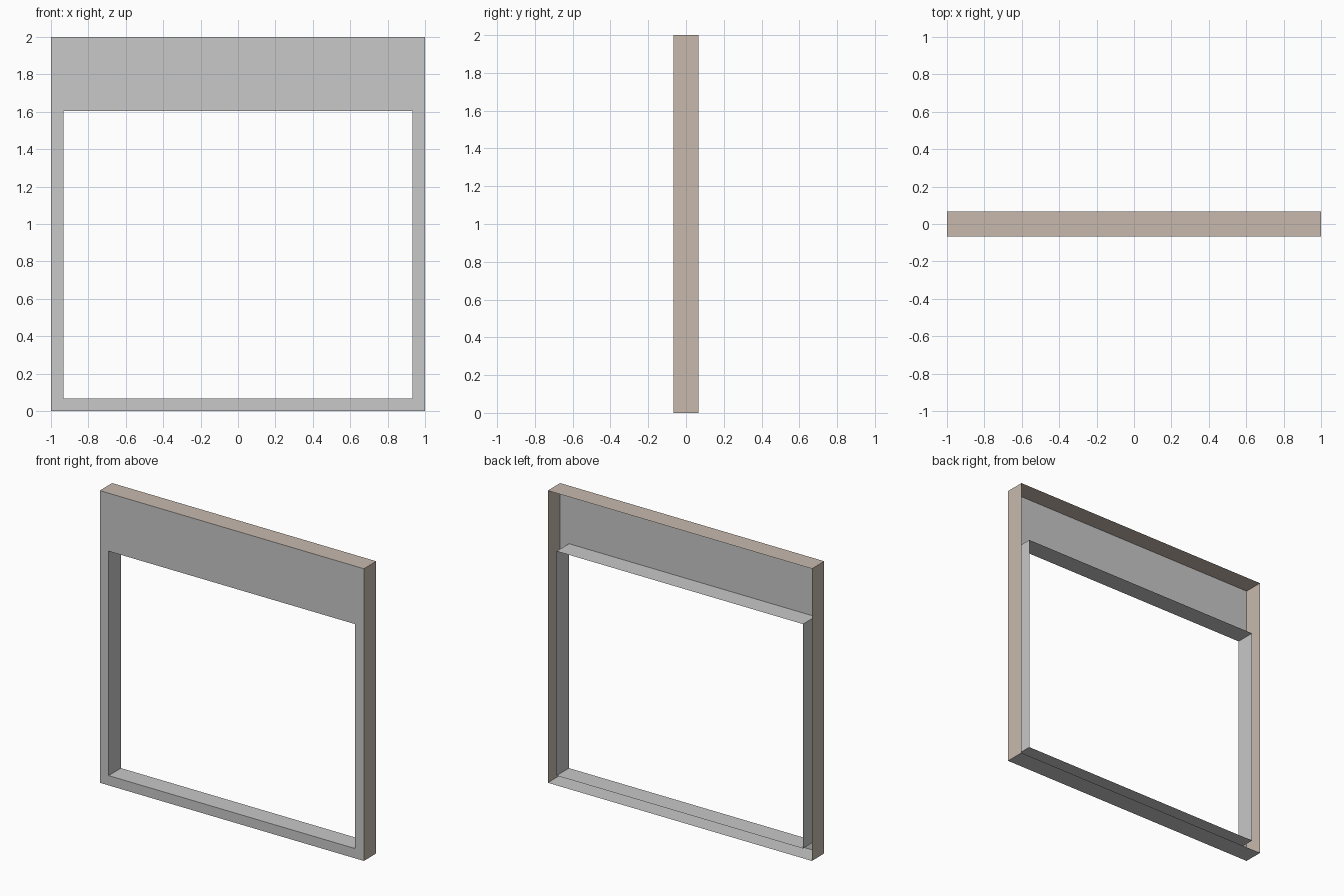
import bpy, bmesh

if "Cube" in bpy.data.objects:
    bpy.data.objects.remove(bpy.data.objects["Cube"])

D = 0.067                      # half depth


def material(name, rgb):
    m = bpy.data.materials.new(name)
    m.diffuse_color = (*rgb, 1)
    m.use_nodes = True
    m.node_tree.nodes["Principled BSDF"].inputs["Base Color"].default_value = m.diffuse_color
    return m


grey = material("light grey", (0.58, 0.58, 0.58))
beige = material("beige", (0.58, 0.49, 0.42))


def sheets(name, quads, mat):
    """Thin sheets, each quad given by four corners."""
    bm = bmesh.new()
    for q in quads:
        bm.faces.new([bm.verts.new(p) for p in q])
    bmesh.ops.remove_doubles(bm, verts=bm.verts, dist=1e-5)
    me = bpy.data.meshes.new(name)
    bm.to_mesh(me)
    bm.free()
    me.materials.append(mat)
    ob = bpy.data.objects.new(name, me)
    bpy.context.collection.objects.link(ob)
    return ob


def wall(a, b):
    """Full-depth strip between two (x, z) points."""
    return [(a[0], -D, a[1]), (b[0], -D, b[1]), (b[0], D, b[1]), (a[0], D, a[1])]


outer = [(-1, 0), (1, 0), (1, 2), (-1, 2)]
inner = [(-0.933, 0.067), (0.933, 0.067), (0.933, 1.603), (-0.933, 1.603)]
pairs = [(i, (i + 1) % 4) for i in range(4)]

# front face: ring around the opening, back left open
sheets("front_panel", [[(x, -D, z) for x, z in (outer[i], outer[j], inner[j], inner[i])]
                       for i, j in pairs], grey)

# lining of the opening, facing into the hole
sheets("opening_lining", [wall(inner[j], inner[i]) for i, j in pairs], grey)

# grey underside, beige sides and top
sheets("bottom_sheet", [wall(outer[0], outer[1])], grey)
sheets("outer_casing", [wall(outer[i], outer[j]) for i, j in pairs[1:]], beige)
